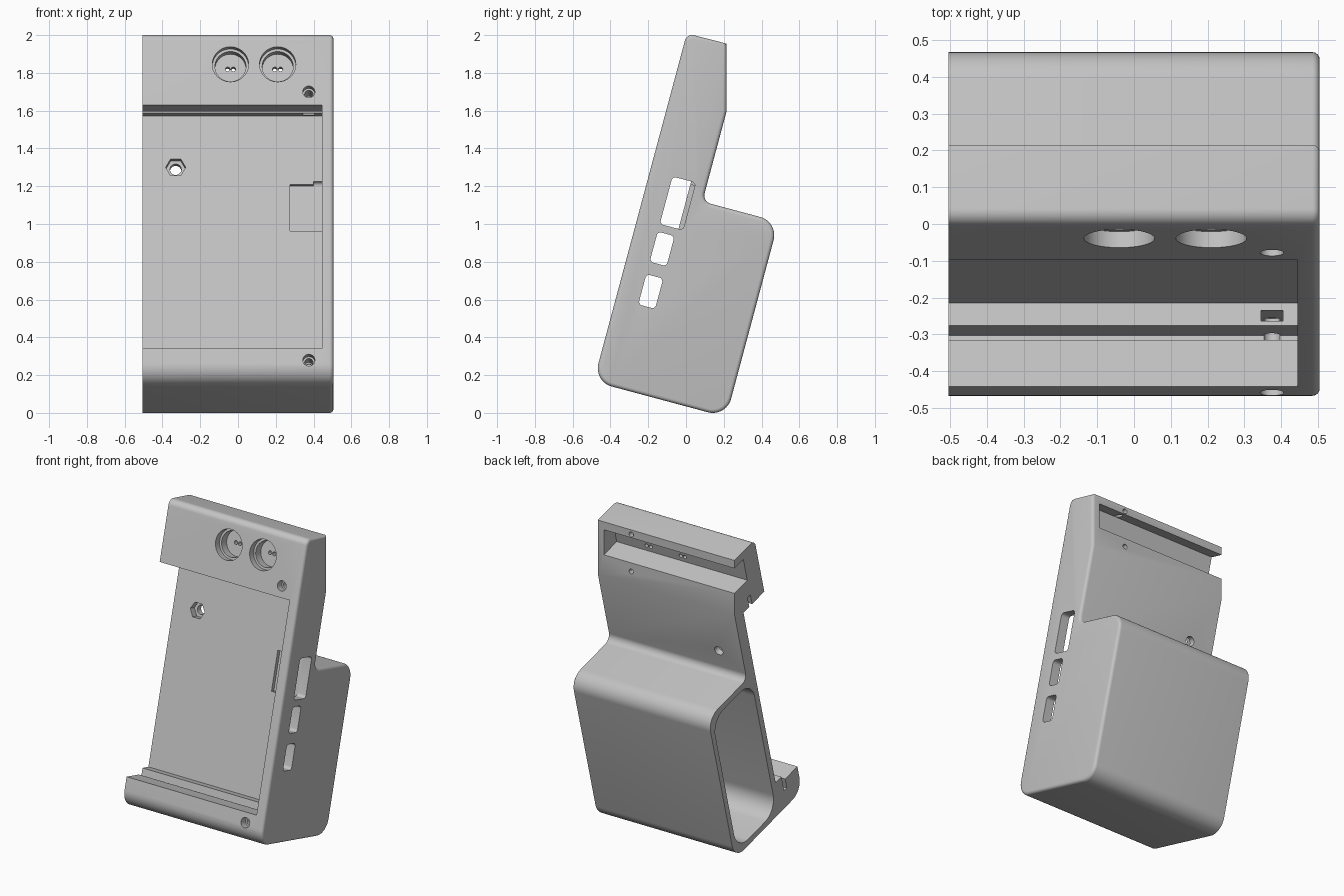
import bpy, bmesh, math
from mathutils import Matrix, Vector

if "Cube" in bpy.data.objects:
    bpy.data.objects.remove(bpy.data.objects["Cube"])

TILT = math.radians(15)
# Local frame: x sideways, y = depth behind the front face, z = height along the front face
PLACE = Matrix.Translation((0, -0.4895, 0.1657)) @ Matrix.Rotation(-TILT, 4, 'X')
X0, X1, XIN = -0.505, 0.505, 0.445   # open end, closed end, inner side wall

grey = bpy.data.materials.new("light_grey")
grey.diffuse_color = (0.55, 0.55, 0.55, 1)
grey.use_nodes = True
grey.node_tree.nodes["Principled BSDF"].inputs["Base Color"].default_value = grey.diffuse_color


def rounded(points):
    """Turn (y, z, radius) corners into an outline with filleted corners."""
    out = []
    for i, (y, z, r) in enumerate(points):
        p = Vector((y, z))
        if r == 0:
            out.append(p)
            continue
        a = (Vector(points[i - 1][:2]) - p).normalized()
        b = (Vector(points[(i + 1) % len(points)][:2]) - p).normalized()
        half = a.angle(b) / 2
        centre = p + (a + b).normalized() * (r / math.sin(half))
        start = p + a * (r / math.tan(half)) - centre
        end = p + b * (r / math.tan(half)) - centre
        sweep = start.angle_signed(end)
        steps = 12 if r > 0.03 else 5
        for k in range(steps + 1):
            t = -sweep * k / steps
            c, s = math.cos(t), math.sin(t)
            out.append(centre + Vector((c * start.x - s * start.y, s * start.x + c * start.y)))
    return out


def prism(name, outline, x0, x1, bevel=0.0):
    """Extrude a (y, z) outline along x, optionally rounding the rim at x1."""
    bm = bmesh.new()
    face = bm.faces.new([bm.verts.new((x0, p[0], p[1])) for p in outline])
    ext = bmesh.ops.extrude_face_region(bm, geom=[face])["geom"]
    bmesh.ops.translate(bm, verts=[g for g in ext if isinstance(g, bmesh.types.BMVert)],
                        vec=(x1 - x0, 0, 0))
    if bevel:
        rim = [e for e in bm.edges if all(abs(v.co.x - x1) < 1e-5 for v in e.verts)]
        bmesh.ops.bevel(bm, geom=rim, offset=bevel, segments=4, profile=0.5, affect='EDGES')
    return finish(name, bm)


def box(name, x, y, z):
    return prism(name, [(y[0], z[0]), (y[1], z[0]), (y[1], z[1]), (y[0], z[1])], *x)


def round_box(name, x, y, z, r):
    return prism(name, rounded([(y[0], z[0], r), (y[1], z[0], r),
                                (y[1], z[1], r), (y[0], z[1], r)]), *x)


def bore(name, x, z, r, y0, y1, sides=32):
    """Cylinder running from front to back."""
    bm = bmesh.new()
    bmesh.ops.create_cone(bm, cap_ends=True, segments=sides, radius1=r, radius2=r, depth=y1 - y0)
    turn = Matrix.Rotation(math.pi / 2, 4, 'X')
    if sides == 6:
        turn = turn @ Matrix.Rotation(math.pi / 2, 4, 'Z')
        if abs((turn @ bm.verts[:][0].co).x) < r * 0.9:
            pts = [(turn @ v.co).x for v in bm.verts]
            if max(pts) < r * 0.95:
                turn = turn @ Matrix.Rotation(math.pi / 6, 4, 'Z')
    bm.transform(Matrix.Translation((x, (y0 + y1) / 2, z)) @ turn)
    return finish(name, bm)


def finish(name, bm):
    bmesh.ops.recalc_face_normals(bm, faces=bm.faces)
    mesh = bpy.data.meshes.new(name)
    bm.to_mesh(mesh)
    bm.free()
    mesh.materials.append(grey)
    obj = bpy.data.objects.new(name, mesh)
    bpy.context.collection.objects.link(obj)
    return obj


# Main shell: thin upper panel with a deep rounded body behind its lower half
body = prism("holder_body", rounded([
    (0, 0, 0.1), (0.727, 0, 0.1), (0.727, 1.07, 0.1), (0.31, 1.07, 0.045),
    (0.31, 1.565, 0), (0.2174, 1.9106, 0), (0, 1.908, 0.04)]), X0, X1, bevel=0.02)

out = X0 - 0.05
cutters = [
    # front pocket, open on the left, with slots above and below
    box("pocket", (out, XIN), (-0.1, 0.225), (0.22, 1.516)),
    box("pocket_lip", (out, XIN), (-0.11, 0.15), (0.182, 0.3)),
    box("lower_slot", (out, XIN), (0.132, 0.162), (0.113, 0.31)),
    box("upper_slot", (out, XIN), (0.132, 0.162), (1.45, 1.585)),
    box("connector_recess", (0.275, XIN), (0.15, 0.25), (0.885, 1.14)),
    # hollow of the deep body
    round_box("body_hollow", (out, 0.45), (0.268, 0.69), (0.04, 1.03), 0.12),
    # channel in the back of the head
    box("rear_channel", (out, 0.45), (0.135, 0.45), (1.70, 1.86)),
    # nut recess and its bolt hole
    bore("nut_recess", -0.33, 1.235, 0.053, 0.15, 0.27, 6),
    bore("bolt_hole", -0.33, 1.235, 0.03, 0.14, 0.4, 24),
]

# Side openings
for i, (y1, z0, z1) in enumerate([(0.25, 0.897, 1.157), (0.215, 0.69, 0.855), (0.215, 0.456, 0.622)]):
    cutters.append(round_box(f"side_opening_{i}", (0.40, 0.6), (0.123, y1), (z0, z1), 0.02))

# Round sockets with a stepped floor and two pin holes each
for i, x in enumerate((-0.04, 0.21)):
    cutters.append(bore(f"socket_{i}", x, 1.739, 0.096, -0.1, 0.045, 48))
    cutters.append(bore(f"socket_step_{i}", x, 1.739, 0.082, -0.09, 0.1, 48))
    for s in (-1, 1):
        cutters.append(bore(f"pin_hole_{i}_{s}", x + s * 0.015, 1.739, 0.012, 0.05, 0.2, 16))

# Front screw holes with nut traps
for i, (z, z0, z1) in enumerate([(0.118, 0.07, 0.24), (1.588, 1.50, 1.64)]):
    cutters.append(bore(f"screw_hole_{i}", 0.375, z, 0.032, -0.1, 0.05, 24))
    cutters.append(bore(f"screw_shaft_{i}", 0.375, z, 0.022, -0.09, 0.215, 24))
    cutters.append(box(f"nut_trap_{i}", (0.345, 0.405), (0.175, 0.205), (z0, z1)))

# Rear cover screw holes, running horizontally
for i, (y, z) in enumerate([(0.215, 1.925), (0.215, 1.68)]):
    hole = bore(f"cover_screw_hole_{i}", 0.25, 0, 0.016, -0.09, 0.05, 16)
    hole.data.transform(PLACE.inverted() @ Matrix.Translation((0, y, z)))
    cutters.append(hole)

# Cut everything out of the shell
for cutter in cutters:
    mod = body.modifiers.new(cutter.name, 'BOOLEAN')
    mod.operation, mod.solver, mod.object = 'DIFFERENCE', 'EXACT', cutter
bpy.context.view_layer.update()
result = bpy.data.meshes.new_from_object(body.evaluated_get(bpy.context.evaluated_depsgraph_get()))
body.modifiers.clear()
body.data = result
for cutter in cutters:
    bpy.data.objects.remove(cutter)

# Lean the holder back and smooth its rounded edges
body.data.transform(PLACE)
bpy.context.view_layer.objects.active = body
body.select_set(True)
bpy.ops.object.shade_smooth_by_angle(angle=math.radians(30))
